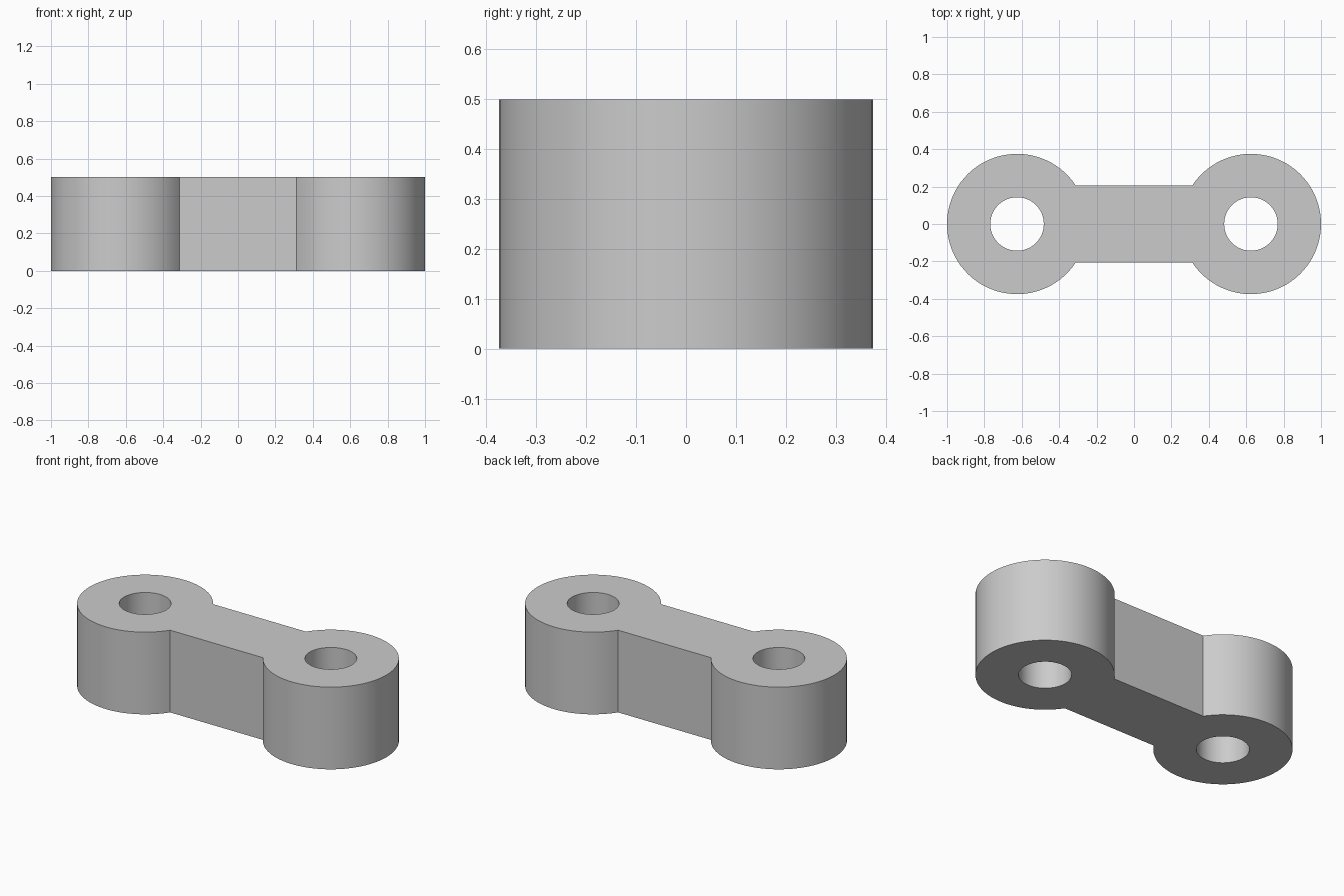
import bpy
import bmesh
import math

if "Cube" in bpy.data.objects:
    bpy.data.objects.remove(bpy.data.objects["Cube"], do_unlink=True)

CENTRE, OUTER, HOLE, HEIGHT = 0.625, 0.375, 0.143, 0.5
NECK_HALF = 0.207


def arc(cx, radius, start, sweep, count):
    return [(cx + radius * math.cos(start + sweep * i / count),
             radius * math.sin(start + sweep * i / count)) for i in range(count)]


def add_loop(bm, points):
    verts = [bm.verts.new((x, y, 0)) for x, y in points]
    return [bm.edges.new((v, verts[(i + 1) % len(verts)])) for i, v in enumerate(verts)]


# Dog-bone outline: one long arc around each end, joined by the straight neck
neck_angle = math.asin(NECK_HALF / OUTER)
sweep = 2 * (math.pi - neck_angle)
steps = 64
outline = []
for side, start in ((1, neck_angle - math.pi), (-1, neck_angle)):
    end_arc = arc(side * CENTRE, OUTER, start, sweep * (steps + 1) / steps, steps + 1)
    outline += end_arc

bm = bmesh.new()
edges = add_loop(bm, outline)

# Pin holes through both ends
for side in (-1, 1):
    edges += add_loop(bm, arc(side * CENTRE, HOLE, 0, math.tau, 48))

# Fill the flat plate and raise it to full thickness
bmesh.ops.triangle_fill(bm, edges=edges, use_beauty=True, normal=(0, 0, 1))
raised = bmesh.ops.extrude_face_region(bm, geom=bm.faces[:], use_keep_orig=True)
top_verts = [g for g in raised["geom"] if isinstance(g, bmesh.types.BMVert)]
bmesh.ops.translate(bm, verts=top_verts, vec=(0, 0, HEIGHT))
bmesh.ops.recalc_face_normals(bm, faces=bm.faces[:])

mesh = bpy.data.meshes.new("link_plate")
bm.to_mesh(mesh)
bm.free()
link = bpy.data.objects.new("link_plate", mesh)
bpy.context.collection.objects.link(link)

# Plain grey finish
grey = bpy.data.materials.new("light_grey")
grey.use_nodes = True
colour = (0.6, 0.6, 0.6, 1)
grey.diffuse_color = colour
grey.node_tree.nodes["Principled BSDF"].inputs["Base Color"].default_value = colour
mesh.materials.append(grey)

# Smooth the round walls, keep the rims and neck corners sharp
bpy.ops.object.select_all(action="DESELECT")
link.select_set(True)
bpy.context.view_layer.objects.active = link
bpy.ops.object.shade_smooth_by_angle(angle=math.radians(30))
